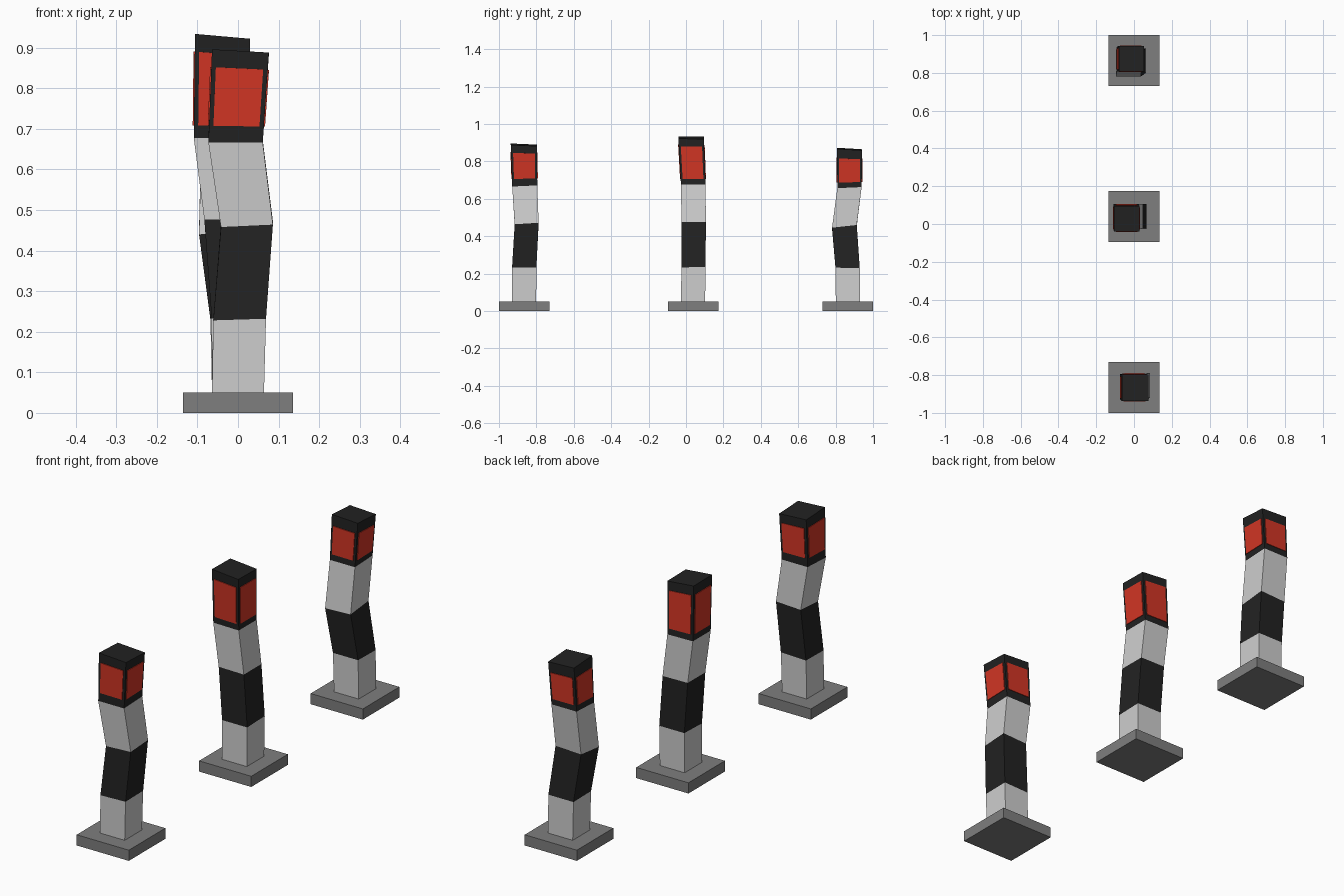
import bpy
from mathutils import Vector

if "Cube" in bpy.data.objects:
    bpy.data.objects.remove(bpy.data.objects["Cube"])


def material(name, rgb):
    m = bpy.data.materials.new(name)
    m.diffuse_color = (*rgb, 1)
    m.use_nodes = True
    m.node_tree.nodes["Principled BSDF"].inputs["Base Color"].default_value = m.diffuse_color
    return m


LIGHT = material("light grey", (0.62, 0.62, 0.62))
DARK = material("near black", (0.016, 0.016, 0.016))
RED = material("signal red", (0.65, 0.036, 0.018))
BASE = material("base grey", (0.21, 0.21, 0.21))


def make(name, verts, faces, mats, indices=None):
    me = bpy.data.meshes.new(name)
    me.from_pydata(verts, [], faces)
    for m in mats:
        me.materials.append(m)
    if indices:
        for p, i in zip(me.polygons, indices):
            p.material_index = i
    ob = bpy.data.objects.new(name, me)
    bpy.context.collection.objects.link(ob)


CORNERS = [(-1, -1), (1, -1), (1, 1), (-1, 1)]


def ring(cx, cy, z, h, sx=0, sy=0):
    """Square section, tilted by sx, sy at its corners."""
    return [Vector((cx + a * h, cy + b * h, z + a * sx + b * sy)) for a, b in CORNERS]


def skin(rings):
    """Side quads between stacked square rings plus both caps."""
    faces = [(3, 2, 1, 0)]
    for k in range(len(rings) - 1):
        for i in range(4):
            j = (i + 1) % 4
            faces.append((4 * k + i, 4 * k + j, 4 * k + 4 + j, 4 * k + 4 + i))
    n = 4 * (len(rings) - 1)
    faces.append((n, n + 1, n + 2, n + 3))
    return [v for r in rings for v in r], faces


def bollard(tag, y, sections, v0, v1):
    # square foot plate
    verts, faces = skin([ring(0, y, 0, 0.135), ring(0, y, 0.05, 0.135)])
    make(tag + "_foot_plate", verts, faces, [BASE])

    # bent post, colour alternates with each section
    rings = [ring(x, y + dy, z, h, sx, sy) for x, dy, z, h, sx, sy in sections]
    verts, faces = skin(rings)
    idx = [0] + [k % 2 for k in range(4) for _ in range(4)] + [1]
    make(tag + "_post", verts, faces, [LIGHT, DARK], idx)

    # thin red panel on each side of the head
    lo, hi = rings[-2], rings[-1]
    for i in range(4):
        j = (i + 1) % 4
        n = (lo[j] - lo[i]).cross(hi[i] - lo[i]).normalized()

        def at(u, v):
            return lo[i].lerp(lo[j], u).lerp(hi[i].lerp(hi[j], u), v)

        quad = [at(0.08, v0), at(0.92, v0), at(0.92, v1), at(0.08, v1)]
        verts, faces = skin([[p - n * 0.002 for p in quad], [p + n * 0.003 for p in quad]])
        make(f"{tag}_panel_{i}", verts, faces, [RED])


# sections: x, y offset, z, half width, x tilt, y tilt
bollard("front_bollard", -0.865, [
    (0.0, 0.0, 0.05, 0.064, 0, 0),
    (0.004, 0.0, 0.231, 0.065, 0.002, 0.001),
    (0.022, 0.013, 0.465, 0.064, 0.003, 0.004),
    (-0.006, 0.003, 0.669, 0.067, 0, 0.003),
    (0.006, -0.002, 0.889, 0.070, -0.004, -0.003)], 0.18, 0.81)
bollard("middle_bollard", 0.04, [
    (0.0, -0.002, 0.05, 0.064, 0, 0),
    (0.0, 0.0, 0.235, 0.065, 0, 0.002),
    (-0.018, 0.001, 0.476, 0.065, -0.001, 0),
    (-0.043, -0.001, 0.677, 0.066, -0.001, 0),
    (-0.038, -0.013, 0.927, 0.068, -0.006, -0.001)], 0.12, 0.83)
bollard("rear_bollard", 0.865, [
    (0.0, 0.0, 0.05, 0.064, 0, 0),
    (-0.003, -0.001, 0.231, 0.065, 0, -0.001),
    (-0.030, -0.018, 0.450, 0.066, 0.003, 0.007),
    (-0.026, 0.009, 0.660, 0.065, 0, 0.003),
    (-0.013, 0.010, 0.866, 0.067, -0.003, -0.004)], 0.14, 0.76)
